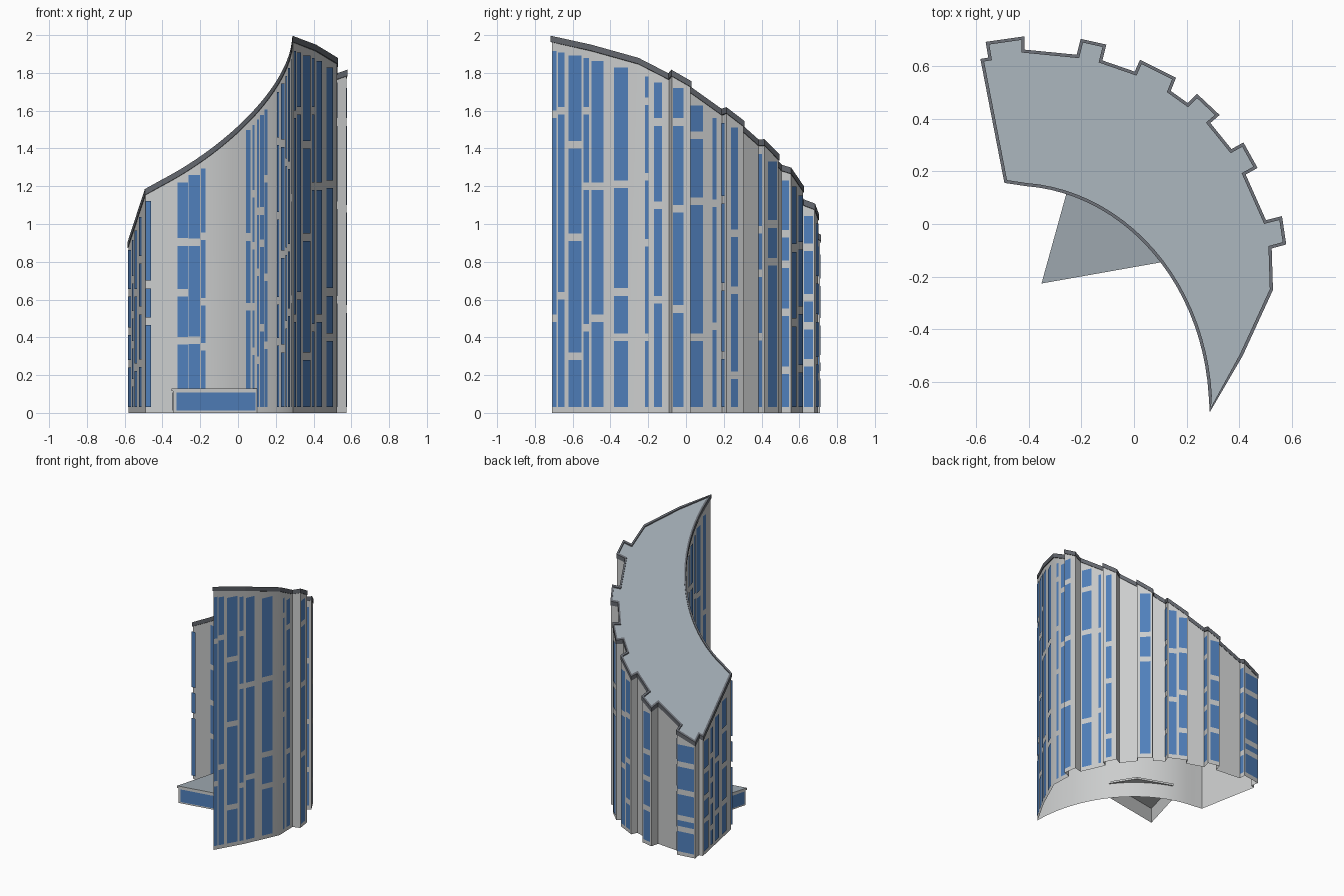
import bpy, bmesh, math, random
from mathutils import Vector

random.seed(4)
if "Cube" in bpy.data.objects:
    bpy.data.objects.remove(bpy.data.objects["Cube"])


def material(name, rgb):
    mat = bpy.data.materials.new(name)
    mat.use_nodes = True
    color = (*rgb, 1)
    mat.diffuse_color = color
    mat.node_tree.nodes["Principled BSDF"].inputs["Base Color"].default_value = color
    return mat


WALL = material("pale grey wall", (.6, .61, .61))
GLASS = material("blue glass", (.08, .215, .5))
ROOF = material("grey roof", (.34, .39, .43))
TRIM = material("dark grey trim", (.13, .14, .16))


def finish(name, bm, *mats):
    mesh = bpy.data.meshes.new(name)
    bm.to_mesh(mesh)
    bm.free()
    for mat in mats:
        mesh.materials.append(mat)
    obj = bpy.data.objects.new(name, mesh)
    bpy.context.collection.objects.link(obj)
    return obj


def roof_z(p, drop=0):
    return 1.5 + .48 * p.x - .5 * p.y - drop


def outward(a, b):
    d = (b - a).normalized()
    return Vector((d.y, -d.x))


def offset(points, dist):
    """Move a closed outline outwards, with limited mitres."""
    result = []
    for i, p in enumerate(points):
        n1 = outward(points[i - 1], p)
        n2 = outward(p, points[(i + 1) % len(points)])
        mid = (n1 + n2).normalized()
        result.append(p + mid * dist * min(1 / max(mid.dot(n1), .1), 1.6))
    return result


def ring(bm, points, height):
    return [bm.verts.new((p.x, p.y, height(p))) for p in points]


def bridge(bm, low, high):
    for i in range(len(low)):
        j = (i + 1) % len(low)
        bm.faces.new((low[i], low[j], high[j], high[i]))


# Footprint: toothed outer side, then the concave inner arc
outer = [Vector(p) for p in (
    (.29, -.71), (.41, -.5), (.525, -.25), (.52, -.09), (.575, -.075), (.56, .025),
    (.5, .01), (.42, .19), (.465, .215), (.415, .305), (.37, .28), (.285, .385),
    (.32, .415), (.24, .49), (.205, .455), (.135, .505), (.155, .555), (.025, .62),
    (.005, .575), (-.125, .62), (-.11, .68), (-.2, .7), (-.215, .64), (-.42, .66),
    (-.42, .71), (-.56, .69), (-.55, .63), (-.58, .625), (-.49, .16))]


def arc_point(x):
    c = (x + .46) / .75
    return Vector((x, -.71 + .86 * math.sqrt(1 - c * c)))


STEPS = 24
arc = [arc_point(-.46 + .75 * math.sin(math.pi / 2 * i / STEPS)) for i in range(1, STEPS)]
outline = outer + arc

# Tower walls, open underneath
bm = bmesh.new()
bridge(bm, ring(bm, outline, lambda p: 0), ring(bm, outline, lambda p: roof_z(p, .025)))
walls = finish("tower_walls", bm, WALL)
bpy.ops.object.select_all(action="DESELECT")
walls.select_set(True)
bpy.context.view_layer.objects.active = walls
bpy.ops.object.shade_smooth_by_angle()

# Dark roof edge
bm = bmesh.new()
wide, narrow = offset(outline, .004), offset(outline, -.008)
loops = [ring(bm, pts, lambda p, d=d: min(roof_z(p, d), 2))
         for pts, d in ((outline, .032), (wide, .032), (wide, 0), (narrow, 0), (narrow, .012))]
for low, high in zip(loops, loops[1:]):
    bridge(bm, low, high)
finish("roof_edge", bm, TRIM)

# Sloping roof
bm = bmesh.new()
bm.faces.new(ring(bm, narrow, lambda p: roof_z(p, .008)))
finish("roof", bm, ROOF)


# Window columns
def pane(bm, a, b, z0, z1):
    n = outward(a, b) * .004
    a, b = a + n, b + n
    bm.faces.new([bm.verts.new((p.x, p.y, z)) for p, z in ((a, z0), (b, z0), (b, z1), (a, z1))])


def column(bm, a, b, breaks=()):
    top = roof_z((a + b) / 2, .075)
    if not breaks:
        count = random.randint(2, 4)
        breaks = [top * (i + random.uniform(.7, 1.3)) / (count + 1) for i in range(count)]
    z = .03
    for cut in sorted(breaks):
        pane(bm, a, b, z, cut - .02)
        z = cut + .02
    pane(bm, a, b, z, top)


# Wall number, start and end along that wall, heights of the breaks
strips = (
    (0, .02, .12, .5, 1.58), (0, .16, .33, .62, 1.6), (0, .43, .76, .3, .93, 1.42),
    (0, .81, .94, .45, 1.2, 1.6), (1, .01, .26, .5, 1.2), (1, .48, .78, .4, .64, 1.21),
    (2, .2, .32, .4, .9, 1.25, 1.65), (2, .5, .77, .6, 1.1, 1.54),
    (4, .06, .6, .55, 1.08, 1.54), (6, .06, .44, .4, 1.12, 1.47), (6, .72, .83),
    (7, .1, .7), (8, .25, .65, .2, .65, .95), (11, .1, .7), (12, .2, .85, .8, 1),
    (15, .1, .85), (16, .06, .42), (16, .55, .95), (19, .1, .9), (20, .2, .9),
    (23, .1, .9), (24, .05, .95), (27, .02, .18), (27, .25, .33), (27, .4, .55),
    (27, .66, .82))
bm = bmesh.new()
for wall, t0, t1, *breaks in strips:
    a, b = outer[wall], outer[wall + 1]
    column(bm, a.lerp(b, t0), a.lerp(b, t1), breaks)
finish("outer_windows", bm, GLASS)

# Start and end across the inner arc
inner = ((-.49, -.46), (-.32, -.265), (-.26, -.2), (-.195, -.17), (.045, .07), (.08, .09),
         (.105, .115), (.12, .14), (.145, .16), (.21, .222), (.232, .25), (.256, .264),
         (.268, .28), (.284, .288))
bm = bmesh.new()
for x0, x1 in inner:
    column(bm, arc_point(x0), arc_point(x1))
finish("inner_windows", bm, GLASS)

# Entrance wedge: walls, flat roof slab and glazing
wedge = [Vector(p) for p in ((-.25, .12), (-.345, -.22), (.105, -.14), (0, .03))]
bm = bmesh.new()
low, high = ring(bm, wedge, lambda p: 0), ring(bm, wedge, lambda p: .12)
for i in range(2):
    bm.faces.new((low[i], low[i + 1], high[i + 1], high[i]))
finish("entrance_walls", bm, WALL)

bm = bmesh.new()
slab = offset(wedge, .006)
low, high = ring(bm, slab, lambda p: .115), ring(bm, slab, lambda p: .13)
bridge(bm, low, high)
bm.faces.new(low[::-1])
bm.faces.new(high).material_index = 1
finish("entrance_roof", bm, WALL, ROOF)

bm = bmesh.new()
for a, b in zip(wedge[:2], wedge[1:]):
    pane(bm, a.lerp(b, .04), a.lerp(b, .97), .012, .107)
finish("entrance_windows", bm, GLASS)
